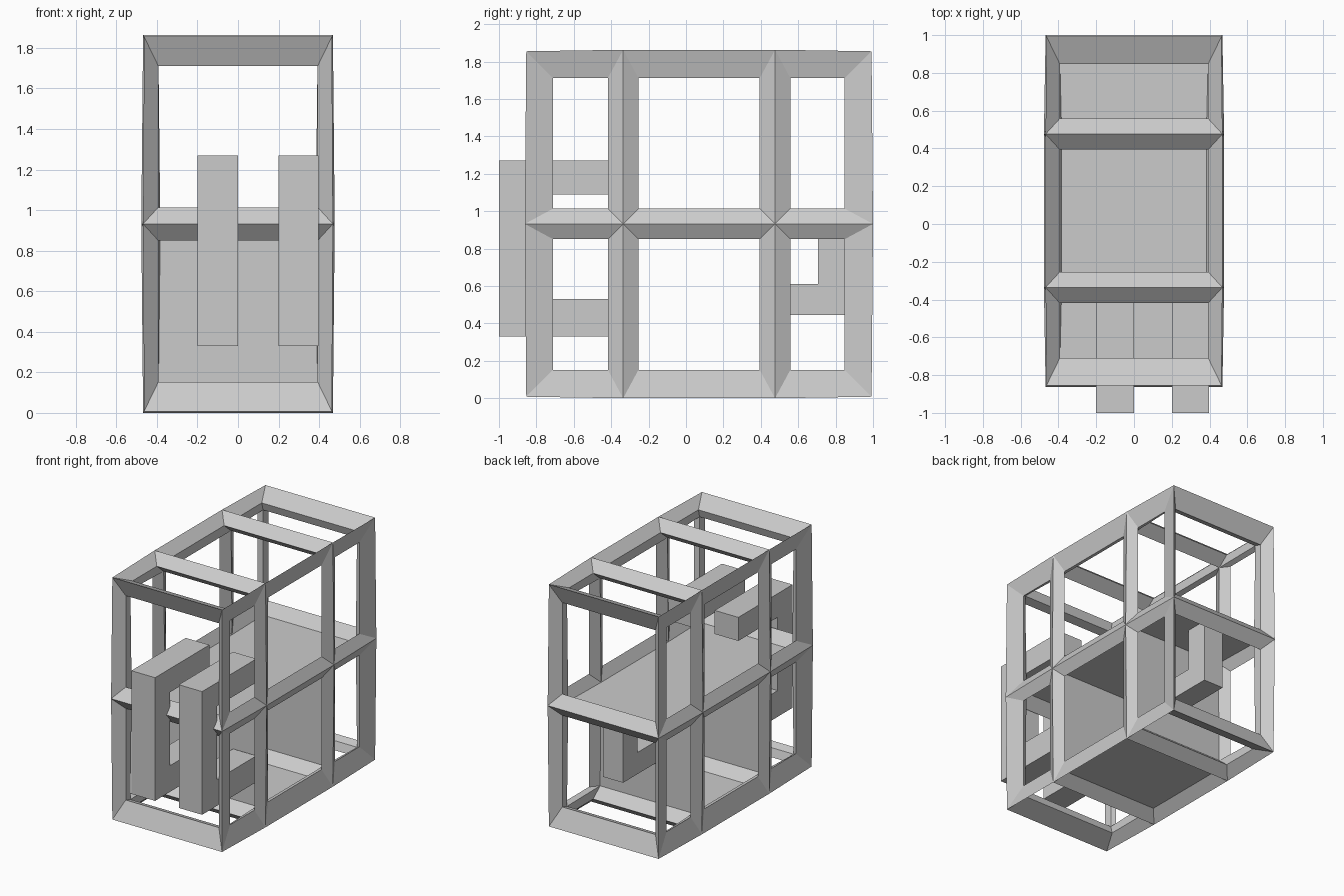
import bpy, bmesh
from mathutils import Vector

if "Cube" in bpy.data.objects:
    bpy.data.objects.remove(bpy.data.objects["Cube"])

XS = [-0.43, 0.43]
YS = [-0.792, -0.336, 0.476, 0.93]
ZS = [0.07, 0.932, 1.793]
GRID = [XS, YS, ZS]
INSET = (0.037, 0.082, 0.082)
PUSH_X = {1: 0.047, 2: 0.038, 3: 0.033}
PUSH_YZ = {1: 0.1, 2: 0.07, 3: 0.062}


def finish(name, bm, recalc=True):
    if recalc:
        bmesh.ops.recalc_face_normals(bm, faces=bm.faces)
    me = bpy.data.meshes.new(name)
    bm.to_mesh(me)
    bm.free()
    ob = bpy.data.objects.new(name, me)
    bpy.context.collection.objects.link(ob)
    return ob


def node(idx, side):
    """Grid node pushed outwards (side=1) or inwards (side=-1)."""
    sign = [(-1 if i == 0 else 1 if i == len(g) - 1 else 0) for i, g in zip(idx, GRID)]
    n = sum(abs(s) for s in sign)
    push = (PUSH_X[n], PUSH_YZ[n], PUSH_YZ[n])
    return Vector([g[i] + side * s * p for g, i, s, p in zip(GRID, idx, sign, push)])


# Cage: ridged bars around every cell of the box's outer shell
bm = bmesh.new()
for axis in range(3):
    u, v = [a for a in range(3) if a != axis]
    for end in (0, len(GRID[axis]) - 1):
        for i in range(len(GRID[u]) - 1):
            for j in range(len(GRID[v]) - 1):
                ring = []
                for di, dj in ((0, 0), (1, 0), (1, 1), (0, 1)):
                    idx = [0, 0, 0]
                    idx[axis], idx[u], idx[v] = end, i + di, j + dj
                    p = Vector([g[k] for g, k in zip(GRID, idx)])
                    p[u] += INSET[u] * (1 - 2 * di)
                    p[v] += INSET[v] * (1 - 2 * dj)
                    ring.append((bm.verts.new(node(idx, 1)), bm.verts.new(p),
                                 bm.verts.new(node(idx, -1))))
                for k in range(4):
                    a, b = ring[k], ring[(k + 1) % 4]
                    bm.faces.new((a[0], b[0], b[1], a[1]))
                    bm.faces.new((a[1], b[1], b[2], a[2]))
bmesh.ops.remove_doubles(bm, verts=bm.verts, dist=0.0005)
finish("cage_frame", bm)


# Thin panels inside the cage
def panel(name, pts):
    bm = bmesh.new()
    bm.faces.new([bm.verts.new(p) for p in pts])
    finish(name, bm, False)


def flat(name, y0, y1, z):
    panel(name, [(XS[0], y0, z), (XS[1], y0, z), (XS[1], y1, z), (XS[0], y1, z)])


def upright(name, y):
    panel(name, [(XS[0], y, ZS[0]), (XS[1], y, ZS[0]), (XS[1], y, ZS[1]), (XS[0], y, ZS[1])])


flat("shelf", YS[0], YS[3], ZS[1])
flat("floor_panel", YS[1], YS[2], ZS[0])
upright("front_panel", YS[1])
upright("back_panel", YS[2])


# Brackets: (y, z) profiles extruded across x
def bracket(name, profile, x0, x1):
    bm = bmesh.new()
    f = bm.faces.new([bm.verts.new((x0, y, z)) for y, z in profile])
    ext = bmesh.ops.extrude_face_region(bm, geom=[f])
    bmesh.ops.translate(bm, vec=(x1 - x0, 0, 0),
                        verts=[e for e in ext["geom"] if isinstance(e, bmesh.types.BMVert)])
    finish(name, bm)


C = [(-1, 0.33), (-0.345, 0.33), (-0.345, 0.53), (-0.82, 0.53),
     (-0.82, 1.09), (-0.345, 1.09), (-0.345, 1.27), (-1, 1.27)]
bracket("front_bracket_left", C, -0.2, 0.0)
bracket("front_bracket_right", C, 0.2, 0.397)

L = [(0.476, 0.445), (0.88, 0.445), (0.88, 0.93), (0.705, 0.93),
     (0.705, 0.61), (0.476, 0.61)]
bracket("rear_bracket", L, -0.085, 0.085)
